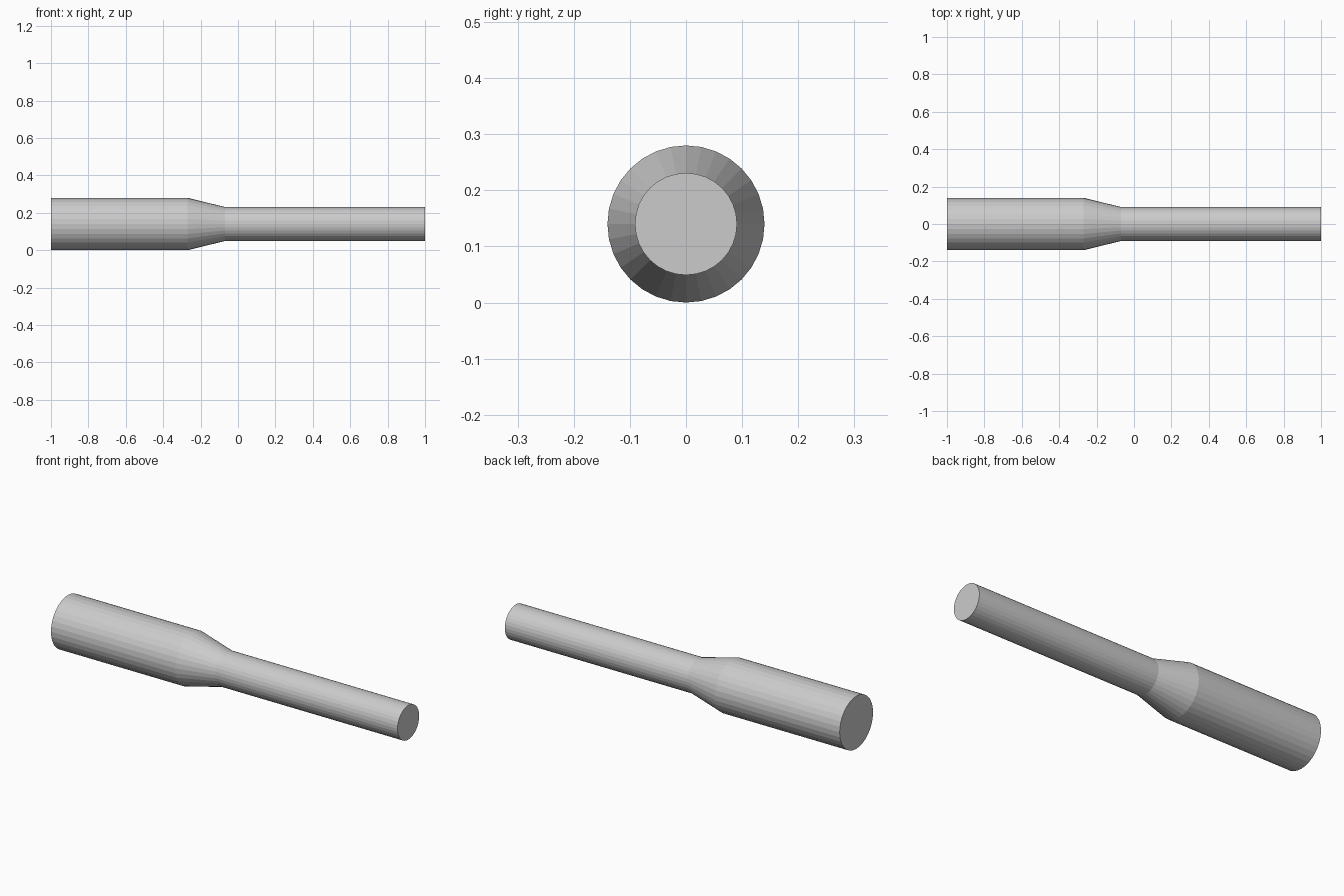
import bpy, bmesh
from math import cos, sin, tau

if "Cube" in bpy.data.objects:
    bpy.data.objects.remove(bpy.data.objects["Cube"])

SIDES = 32
AXIS_Z = 0.14
# Profile along x: (position, radius)
PROFILE = [(-1.0, 0.14), (-0.27, 0.14), (-0.07, 0.091), (1.0, 0.091)]

# Stepped round shaft with a conical shoulder
bm = bmesh.new()
rings = [[bm.verts.new((x, r * cos(tau * i / SIDES), AXIS_Z + r * sin(tau * i / SIDES)))
          for i in range(SIDES)] for x, r in PROFILE]
for a, b in zip(rings, rings[1:]):
    for i in range(SIDES):
        j = (i + 1) % SIDES
        bm.faces.new((a[i], a[j], b[j], b[i]))

# Flat end caps
bm.faces.new(rings[0])
bm.faces.new(rings[-1])
bmesh.ops.recalc_face_normals(bm, faces=bm.faces)

mesh = bpy.data.meshes.new("tapered_shaft")
bm.to_mesh(mesh)
bm.free()
bpy.context.collection.objects.link(bpy.data.objects.new("tapered_shaft", mesh))
